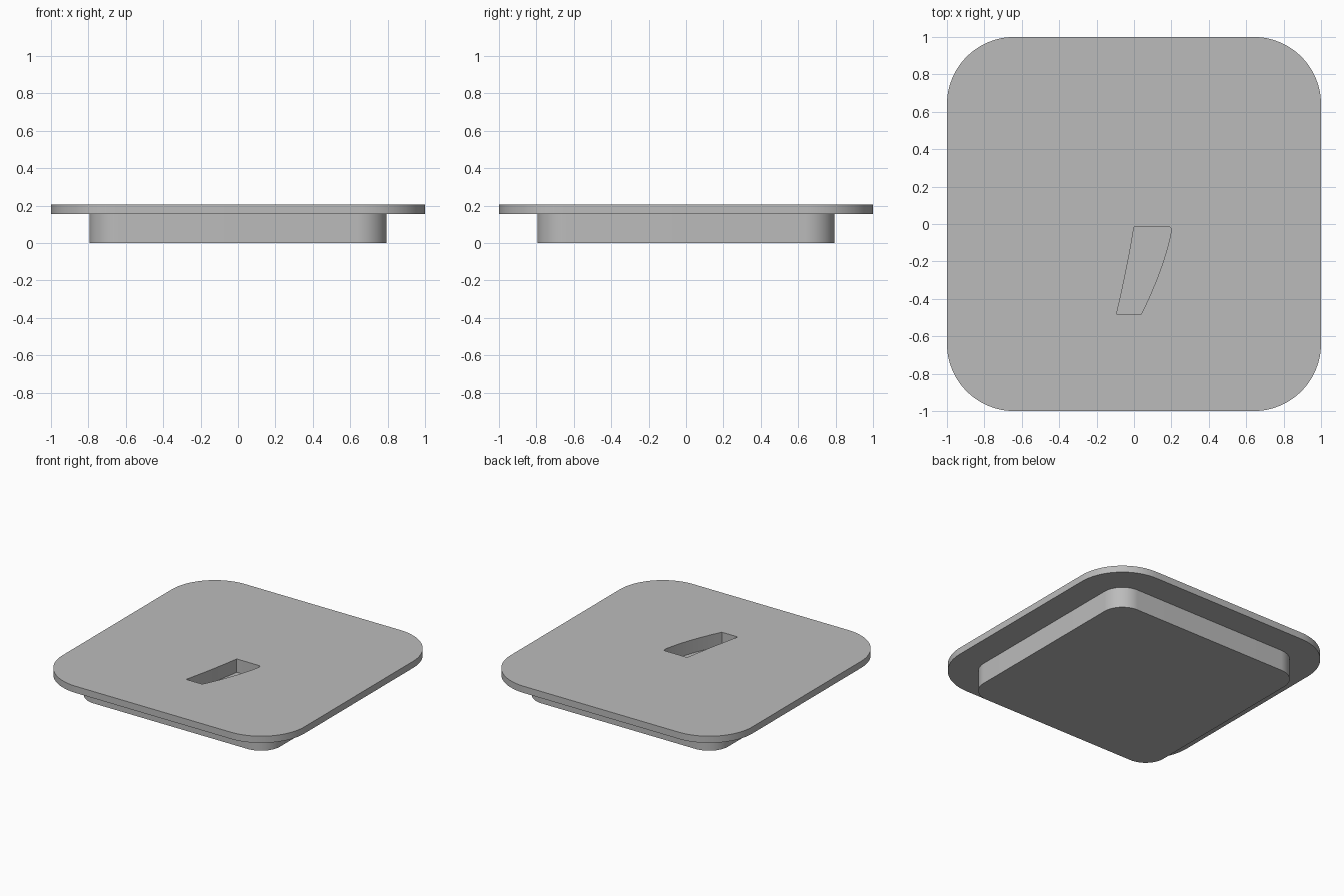
import bpy
import bmesh
from math import cos, sin, pi, radians

if "Cube" in bpy.data.objects:
    bpy.data.objects.remove(bpy.data.objects["Cube"], do_unlink=True)

grey = bpy.data.materials.new("plain grey")
grey.use_nodes = True
grey.diffuse_color = (0.5, 0.5, 0.5, 1)
grey.node_tree.nodes["Principled BSDF"].inputs["Base Color"].default_value = (0.5, 0.5, 0.5, 1)


def rounded_square(half, radius, steps=24):
    """Outline of a square with round corners, counter-clockwise."""
    points = []
    for k, (sx, sy) in enumerate([(1, 1), (-1, 1), (-1, -1), (1, -1)]):
        for i in range(steps + 1):
            a = (k + i / steps) * pi / 2
            points.append((sx * (half - radius) + radius * cos(a),
                           sy * (half - radius) + radius * sin(a)))
    return points


def bezier(p0, p1, p2, steps=12):
    """Points along a quadratic curve."""
    return [tuple((1 - t) ** 2 * a + 2 * t * (1 - t) * b + t * t * c
                  for a, b, c in zip(p0, p1, p2))
            for t in (i / steps for i in range(steps + 1))]


def make_object(name, bm):
    bmesh.ops.recalc_face_normals(bm, faces=bm.faces)
    mesh = bpy.data.meshes.new(name)
    bm.to_mesh(mesh)
    bm.free()
    mesh.materials.append(grey)
    obj = bpy.data.objects.new(name, mesh)
    bpy.context.collection.objects.link(obj)
    return obj


def add_ring(bm, outline, z):
    return [bm.verts.new((x, y, z)) for x, y in outline]


def bridge(bm, low, high):
    n = len(low)
    for i in range(n):
        j = (i + 1) % n
        bm.faces.new((low[i], low[j], high[j], high[i]))


# Lid: narrow plug below, wide plate above, joined by a flat ledge
BASE, LEDGE, TOP = 0.0, 0.155, 0.205
plug, plate = rounded_square(0.795, 0.16), rounded_square(1.0, 0.36)
bm = bmesh.new()
rings = [add_ring(bm, plug, BASE), add_ring(bm, plug, LEDGE),
         add_ring(bm, plate, LEDGE), add_ring(bm, plate, TOP)]
for low, high in zip(rings, rings[1:]):
    bridge(bm, low, high)
bm.faces.new(rings[0])
bm.faces.new(rings[-1])
lid = make_object("lid", bm)

# Slanted finger recess cut into the top
outline = (bezier((0.04, -0.48), (0.16, -0.235), (0.198, -0.045))
           + bezier((0.198, -0.03), (0.198, -0.015), (0.185, -0.015), 4)
           + bezier((0.0, -0.015), (-0.03, -0.21), (-0.093, -0.48)))
bm = bmesh.new()
low, high = add_ring(bm, outline, TOP - 0.1), add_ring(bm, outline, TOP + 0.1)
bridge(bm, low, high)
bm.faces.new(low)
bm.faces.new(high)
cutter = make_object("recess_cutter", bm)
cutter.hide_render = True
cutter.hide_set(True)

cut = lid.modifiers.new("recess", "BOOLEAN")
cut.operation = "DIFFERENCE"
cut.solver = "EXACT"
cut.object = cutter

# Bake the cut, then smooth only the round walls
bpy.context.view_layer.objects.active = lid
lid.select_set(True)
bpy.ops.object.modifier_apply(modifier=cut.name)
bpy.data.objects.remove(cutter, do_unlink=True)
bpy.ops.object.shade_smooth_by_angle(angle=radians(30))
